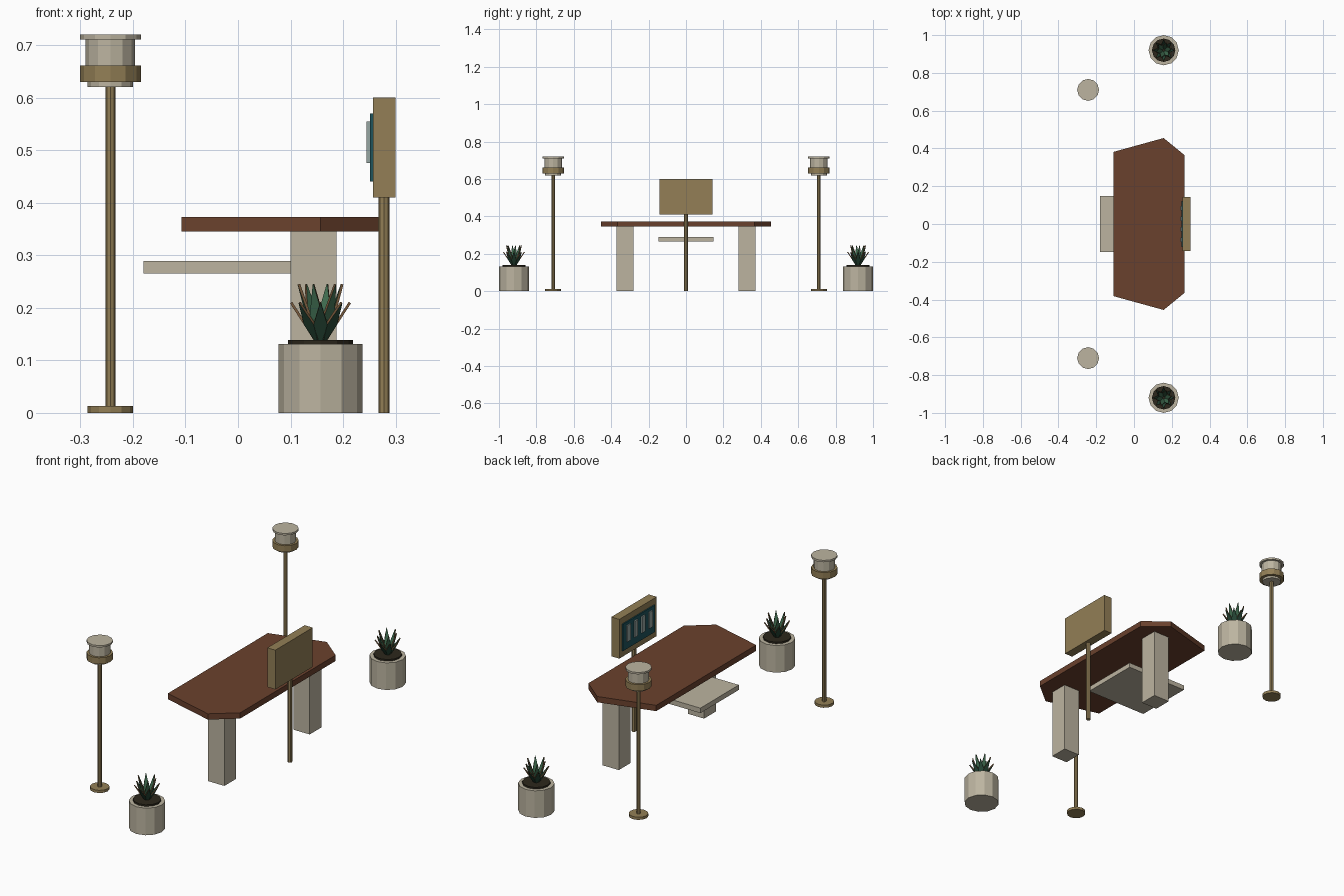
import bpy, bmesh, math
from mathutils import Vector

if "Cube" in bpy.data.objects:
    bpy.data.objects.remove(bpy.data.objects["Cube"])


def material(name, srgb):
    m = bpy.data.materials.new(name)
    lin = [((c / 255 + 0.055) / 1.055) ** 2.4 for c in srgb]
    m.diffuse_color = (*lin, 1)
    m.use_nodes = True
    m.node_tree.nodes["Principled BSDF"].inputs["Base Color"].default_value = m.diffuse_color
    return m


WOOD = material("brown wood", (106, 65, 45))
STONE = material("pale stone", (188, 180, 160))
BRASS = material("brass", (147, 127, 86))
SOIL = material("dark soil", (44, 39, 28))
GREEN = material("leaf green", (62, 106, 78))
DARK = material("dark leaf green", (40, 74, 56))
EDGE = material("leaf edge brown", (112, 84, 56))
TEAL = material("screen teal", (30, 84, 92))
BAR = material("pale teal", (150, 166, 162))


def finish(name, bm, *mats):
    bmesh.ops.recalc_face_normals(bm, faces=bm.faces)
    me = bpy.data.meshes.new(name)
    bm.to_mesh(me)
    bm.free()
    for m in mats:
        me.materials.append(m)
    ob = bpy.data.objects.new(name, me)
    bpy.context.collection.objects.link(ob)
    return ob


def prism(name, outline, z0, z1, mat):
    """Extrude a flat outline from z0 up to z1."""
    bm = bmesh.new()
    face = bm.faces.new([bm.verts.new((x, y, z0)) for x, y in outline])
    new = bmesh.ops.extrude_face_region(bm, geom=[face])["geom"]
    for v in new:
        if isinstance(v, bmesh.types.BMVert):
            v.co.z = z1
    return finish(name, bm, mat)


def box(name, x0, x1, y0, y1, z0, z1, mat):
    return prism(name, [(x0, y0), (x1, y0), (x1, y1), (x0, y1)], z0, z1, mat)


def cylinder(name, x, y, r, z0, z1, mat, sides=12):
    turns = [2 * math.pi * i / sides for i in range(sides)]
    pts = [(x + r * math.cos(a), y + r * math.sin(a)) for a in turns]
    return prism(name, pts, z0, z1, mat)


def leaves(name, x, y, count, reach, base_z, tip_z, width, turn, mat):
    """Ring of pointed blades: green broad faces, brown narrow sides."""
    bm = bmesh.new()
    profile = [(0, -0.4), (0.45, -1), (1, -0.06), (1, 0.06), (0.45, 1), (0, 0.4)]
    for i in range(count):
        a = turn + 2 * math.pi * i / count
        out = Vector((math.cos(a), math.sin(a), 0))
        side = Vector((-math.sin(a), math.cos(a), 0))
        root = Vector((x, y, base_z)) + out * 0.008
        axis = Vector((x, y, tip_z)) + out * reach - root
        thick = axis.cross(side).normalized() * 0.0025
        front, back = [[bm.verts.new(root + axis * t + side * w * width + thick * s)
                        for t, w in profile] for s in (1, -1)]
        bm.faces.new(front)
        bm.faces.new(back[::-1])
        for j in range(6):
            k = (j + 1) % 6
            f = bm.faces.new((front[k], front[j], back[j], back[k]))
            f.material_index = 1
    return finish(name, bm, mat, EDGE)


# Table top with clipped corners
half = [(-0.108, 0.382), (0.157, 0.455), (0.267, 0.365)]
prism("table_top", half + [(x, -y) for x, y in reversed(half)], 0.345, 0.373, WOOD)

# Sliding tray under the table
box("tray", -0.18, 0.15, -0.147, 0.147, 0.265, 0.289, STONE)

# Sign panel on a post, with a screen and upright bars
cylinder("sign_post", 0.278, 0, 0.0105, 0, 0.41, BRASS, 8)
box("sign_panel", 0.257, 0.3, -0.143, 0.143, 0.41, 0.6, BRASS)
box("sign_screen", 0.251, 0.258, -0.122, 0.122, 0.44, 0.57, TEAL)
for i in range(4):
    y = -0.084 + 0.056 * i
    box("screen_bar", 0.245, 0.252, y - 0.012, y + 0.012, 0.476, 0.555, BAR)

# Parts repeated on both ends
for s in (1, -1):
    box("table_leg", 0.1, 0.187, s * 0.326 - 0.045, s * 0.326 + 0.045, 0, 0.346, STONE)

    # Standing lamp
    lx, ly = -0.243, s * 0.71
    cylinder("lamp_base", lx, ly, 0.043, 0, 0.013, BRASS)
    cylinder("lamp_pole", lx, ly, 0.0095, 0.01, 0.63, BRASS, 8)
    cylinder("lamp_collar", lx, ly, 0.043, 0.62, 0.64, STONE)
    cylinder("lamp_ring", lx, ly, 0.058, 0.63, 0.661, BRASS)
    cylinder("lamp_shade", lx, ly, 0.047, 0.655, 0.712, STONE)
    cylinder("lamp_cap", lx, ly, 0.058, 0.711, 0.72, STONE)

    # Planter with a spiky plant
    px, py = 0.157, s * 0.92
    cylinder("planter", px, py, 0.08, 0, 0.131, STONE)
    cylinder("planter_soil", px, py, 0.062, 0.125, 0.139, SOIL)
    leaves("outer_leaves", px, py, 8, 0.056, 0.136, 0.21, 0.013, 0, DARK)
    leaves("inner_leaves", px, py, 6, 0.042, 0.136, 0.245, 0.013, 0.2, GREEN)
